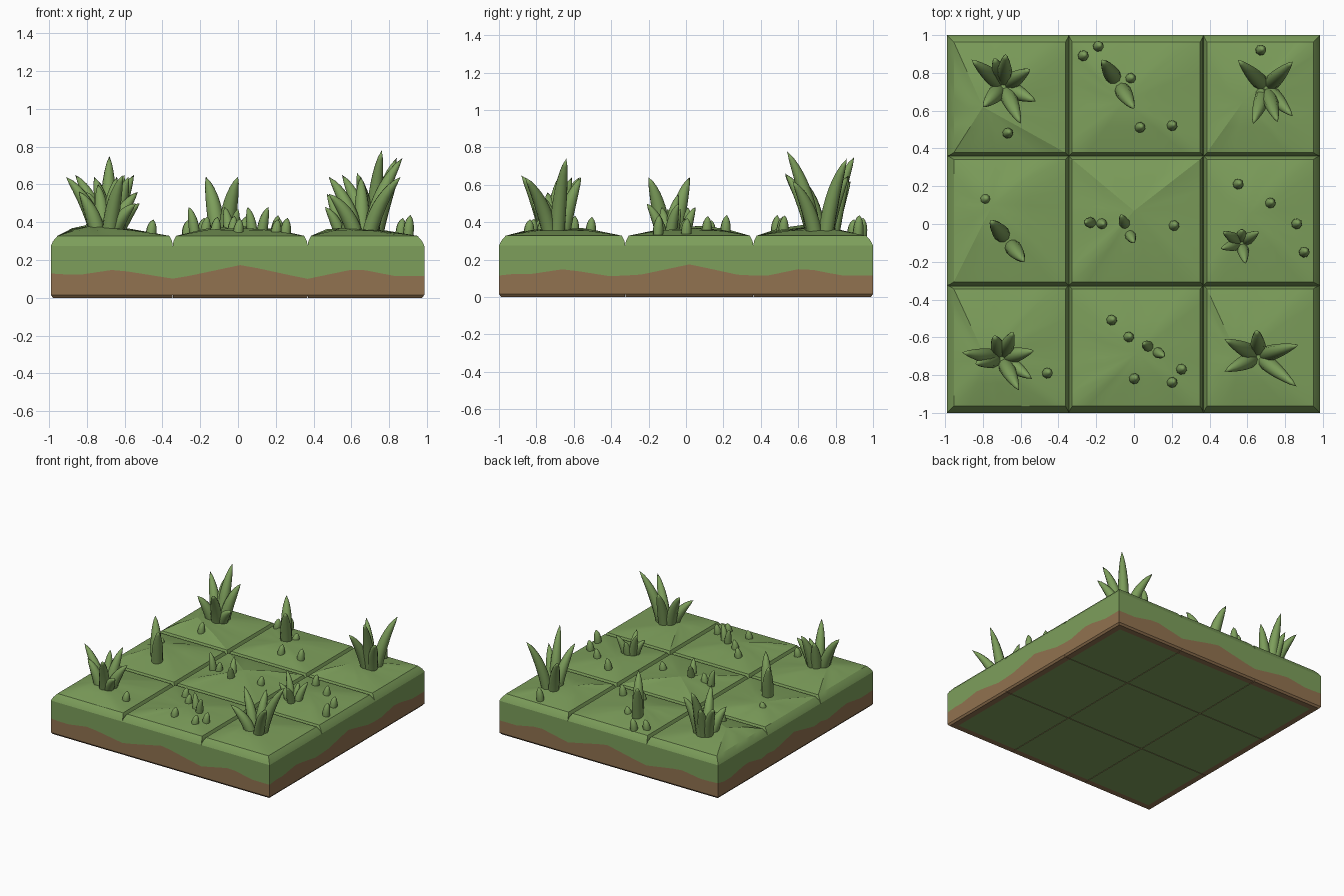
import bpy, bmesh, math, random
from mathutils import Vector

if "Cube" in bpy.data.objects:
    bpy.data.objects.remove(bpy.data.objects["Cube"])

random.seed(4)


def material(name, rgb):
    m = bpy.data.materials.new(name)
    m.diffuse_color = (*rgb, 1)
    m.use_nodes = True
    m.node_tree.nodes["Principled BSDF"].inputs["Base Color"].default_value = m.diffuse_color
    return m


GREEN = material("grass green", (0.205, 0.345, 0.105))
BROWN = material("soil brown", (0.285, 0.17, 0.08))


def finish(bm, name, mats, angle):
    bmesh.ops.recalc_face_normals(bm, faces=bm.faces)
    me = bpy.data.meshes.new(name)
    bm.to_mesh(me)
    bm.free()
    for m in mats:
        me.materials.append(m)
    ob = bpy.data.objects.new(name, me)
    bpy.context.collection.objects.link(ob)
    bpy.ops.object.select_all(action='DESELECT')
    ob.select_set(True)
    bpy.context.view_layer.objects.active = ob
    bpy.ops.object.shade_smooth_by_angle(angle=math.radians(angle))
    return ob


# height of the soil line along a side
KNOTS = [(-1.01, .13), (-.85, .12), (-.65, .15), (-.335, .10), (.02, .175),
         (.365, .10), (.63, .155), (.83, .115), (1.01, .115)]


def soil_line(t):
    for (a, za), (b, zb) in zip(KNOTS, KNOTS[1:]):
        if t <= b:
            return za + (zb - za) * (t - a) / (b - a)
    return KNOTS[-1][1]


XS = [-.99, -.345, .368, .985]
YS = [-1.0, -.325, .36, 1.0]
PEAKS = {(0, 0): (-.78, -.72, .38), (1, 0): (.02, -.68, .37), (2, 0): (.55, -.70, .37),
         (0, 1): (-.75, .10, .38), (1, 1): (.00, .07, .38), (2, 1): (.60, .05, .37),
         (0, 2): (-.80, .62, .385), (1, 2): (-.05, .65, .375), (2, 2): (.58, .65, .37)}
N = 8
PERIM = ([(i / N, 0) for i in range(N)] + [(1, i / N) for i in range(N)] +
         [(1 - i / N, 1) for i in range(N)] + [(0, 1 - i / N) for i in range(N)])


def tile(i, j):
    x0, x1, y0, y1 = XS[i], XS[i + 1], YS[j], YS[j + 1]
    bm = bmesh.new()

    def ring(outer, inner, z):
        ax, bx = x0 + (outer if i == 0 else inner), x1 - (outer if i == 2 else inner)
        ay, by = y0 + (outer if j == 0 else inner), y1 - (outer if j == 2 else inner)
        out = []
        for u, v in PERIM:
            h = z if z is not None else soil_line(x0 + (x1 - x0) * u if v in (0, 1)
                                                  else y0 + (y1 - y0) * v)
            out.append(bm.verts.new((ax + (bx - ax) * u, ay + (by - ay) * v, h)))
        return out

    rings = [ring(.06, .002, 0), ring(.012, .002, 0), ring(0, 0, .015), ring(0, 0, None),
             ring(0, 0, .275), ring(.012, .004, .30), ring(.036, .018, .328)]
    # gently faceted mound on the top
    peak = bm.verts.new(PEAKS[i, j])
    mid = []
    for k, v in enumerate(rings[-1]):
        p = v.co.lerp(peak.co, .5)
        p.z += .006 + (random.uniform(-.008, .008) if k % 4 == 0 else 0)
        mid.append(bm.verts.new(p))
    rings.append(mid)
    n = len(PERIM)
    for r, (a, b) in enumerate(zip(rings, rings[1:])):
        for k in range(n):
            f = bm.faces.new((a[k], a[(k + 1) % n], b[(k + 1) % n], b[k]))
            f.material_index = 1 if r < 3 else 0
    for k in range(n):
        bm.faces.new((mid[k], mid[(k + 1) % n], peak))
    bm.faces.new(rings[0][::-1])
    finish(bm, f"ground_tile_{i}_{j}", [GREEN, BROWN], 25)


for i in range(3):
    for j in range(3):
        tile(i, j)


# curved blade: tapered tube along a bending path
def blade(bm, base, tip, radius, sides=10, steps=9):
    b, t = Vector(base), Vector(tip)
    c = Vector((b.x + (t.x - b.x) * .25, b.y + (t.y - b.y) * .25, b.z + (t.z - b.z) * .6))
    lean = Vector((t.x - b.x, t.y - b.y, 0))
    lean = lean.normalized() if lean.length > .001 else Vector((1, 0, 0))
    side = Vector((-lean.y, lean.x, 0))
    prev = None
    for s in range(steps):
        q = s / steps
        p = b * (1 - q) ** 2 + c * 2 * q * (1 - q) + t * q * q
        d = ((c - b) * (1 - q) + (t - c) * q).normalized()
        up = side.cross(d)
        r = radius * (1 - q ** 2.4) ** .75 * (.92 + .3 * q * (1 - q))
        cur = [bm.verts.new(p + r * (side * math.cos(a) + up * math.sin(a)))
               for a in (2 * math.pi * k / sides for k in range(sides))]
        if prev:
            for k in range(sides):
                bm.faces.new((prev[k], prev[(k + 1) % sides], cur[(k + 1) % sides], cur[k]))
        else:
            bm.faces.new(cur)
        prev = cur
    end = bm.verts.new(t)
    for k in range(sides):
        bm.faces.new((prev[k], prev[(k + 1) % sides], end))


# tufts: centre, blade radius, blade tips
TUFTS = {
    "tuft_front_left": ((-.70, -.71), .043, [(-.91, -.68, .64), (-.64, -.57, .64), (-.74, -.59, .60),
                        (-.61, -.88, .65), (-.54, -.82, .50), (-.53, -.67, .56), (-.84, -.74, .56)]),
    "tuft_front_right": ((.66, -.70), .043, [(.48, -.61, .64), (.48, -.78, .55), (.65, -.56, .64),
                         (.87, -.64, .74), (.86, -.86, .64)]),
    "tuft_back_left": ((-.69, .73), .045, [(-.86, .87, .65), (-.68, .90, .75), (-.74, .88, .62),
                       (-.55, .82, .65), (-.60, .53, .65), (-.52, .65, .50), (-.80, .62, .56)]),
    "tuft_back_right": ((.70, .72), .043, [(.55, .87, .65), (.84, .86, .74), (.63, .53, .66),
                        (.76, .54, .78), (.84, .57, .62)]),
    "tuft_back_middle": ((-.085, .745), .045, [(-.17, .87, .64), (.0, .61, .64)]),
    "tuft_middle_left": ((-.67, -.09), .045, [(-.76, .02, .64), (-.58, -.20, .64)]),
    "tuft_middle_right": ((.57, -.10), .032, [(.47, -.04, .55), (.66, -.04, .50), (.46, -.13, .48),
                          (.59, -.21, .50), (.57, -.03, .47)]),
    "tuft_centre": ((-.035, -.03), .03, [(-.07, .05, .48), (.0, -.10, .47)]),
    "tuft_centre_left": ((-.20, .005), .03, [(-.26, .01, .48), (-.16, .0, .43)]),
    "tuft_front_middle": ((.10, -.665), .03, [(.05, -.63, .48), (.16, -.70, .48)]),
}
for name, ((cx, cy), r, tips) in TUFTS.items():
    bm = bmesh.new()
    for tx, ty, tz in tips:
        d = Vector((tx - cx, ty - cy, 0)).normalized() * r * .9
        blade(bm, (cx + d.x, cy + d.y, .32), (tx, ty, tz), r)
    finish(bm, name, [GREEN], 50)

# small single sprouts
SPROUTS = [(-.27, .89), (-.19, .94), (-.02, .77), (.03, .51), (.20, .52), (.67, .92), (.67, .69),
           (-.67, .48), (-.79, .13), (.21, -.01), (.55, .21), (.72, .11), (.86, .0), (.90, -.15),
           (-.12, -.51), (-.03, -.60), (.0, -.82), (.20, -.84), (.25, -.77), (-.46, -.79)]
bm = bmesh.new()
for x, y in SPROUTS:
    blade(bm, (x, y, .325), (x + .012, y + .008, random.uniform(.41, .44)), .03, 8, 6)
finish(bm, "small_sprouts", [GREEN], 50)
